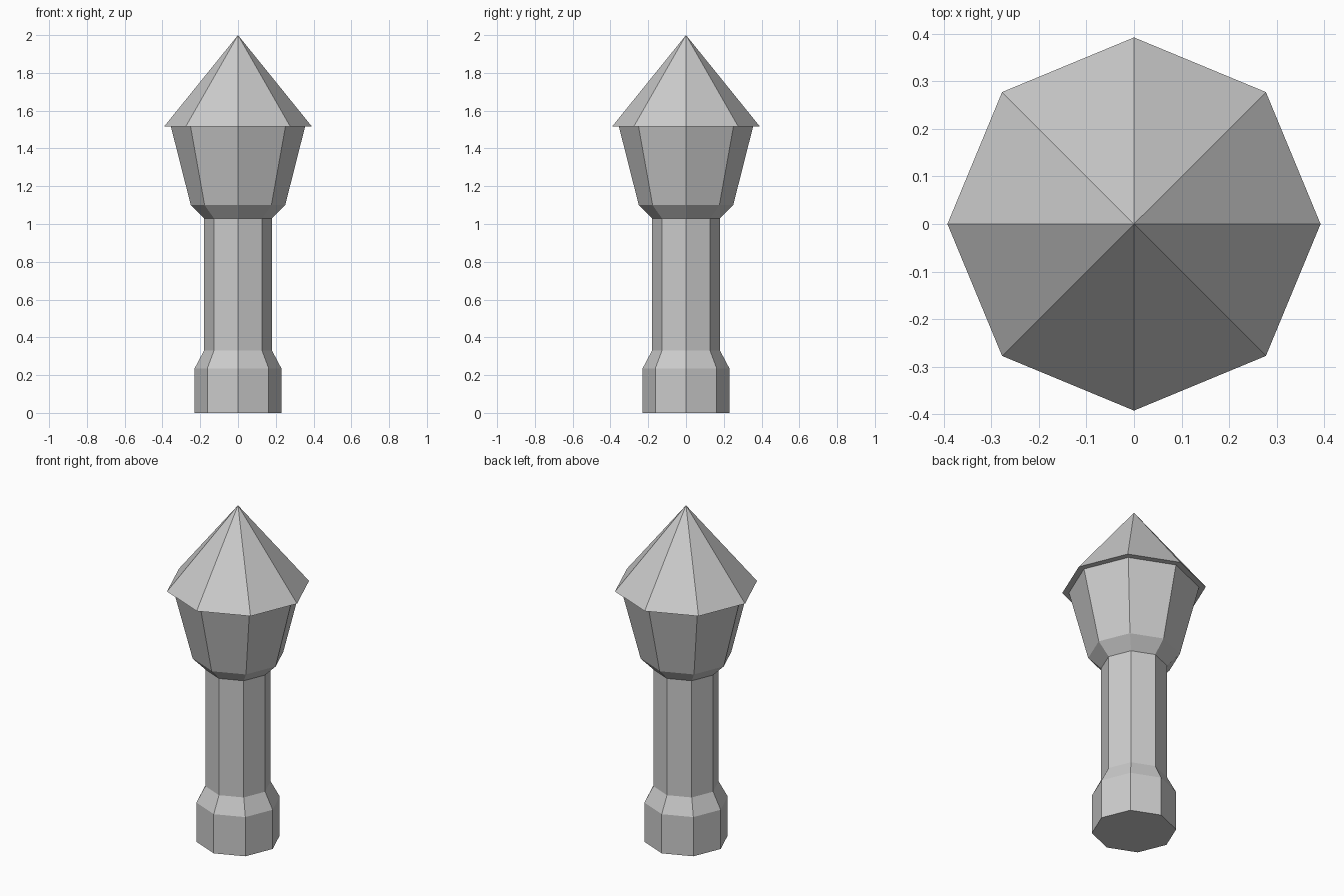
import bpy
import bmesh
from math import cos, sin, pi

if "Cube" in bpy.data.objects:
    bpy.data.objects.remove(bpy.data.objects["Cube"])

SIDES = 8

stone = bpy.data.materials.new("grey_stone")
stone.diffuse_color = (0.6, 0.6, 0.6, 1.0)
stone.use_nodes = True
stone.node_tree.nodes["Principled BSDF"].inputs["Base Color"].default_value = stone.diffuse_color


def turned_part(name, profile):
    """Sweep (radius, z) points around z with eight flat sides; radius 0 closes to a fan or a cap."""
    bm = bmesh.new()
    rings = []
    for r, z in profile:
        if r == 0:
            rings.append([bm.verts.new((0, 0, z))] * SIDES)
        else:
            rings.append([bm.verts.new((r * cos(2 * pi * i / SIDES), r * sin(2 * pi * i / SIDES), z))
                          for i in range(SIDES)])
    for low, high in zip(rings, rings[1:]):
        for i in range(SIDES):
            j = (i + 1) % SIDES
            corners = [low[i], low[j], high[j], high[i]]
            bm.faces.new(list(dict.fromkeys(corners)))
    mesh = bpy.data.meshes.new(name)
    bm.to_mesh(mesh)
    bm.free()
    mesh.materials.append(stone)
    obj = bpy.data.objects.new(name, mesh)
    bpy.context.collection.objects.link(obj)
    return obj


# Foot with closed underside and sloped shoulder
turned_part("base", [(0, 0), (0.23, 0), (0.23, 0.235), (0.18, 0.33)])

# Straight column
turned_part("shaft", [(0.18, 0.33), (0.18, 1.03)])

# Flared head on a short chamfer
turned_part("head", [(0.18, 1.03), (0.25, 1.10), (0.355, 1.515)])

# Overhanging pointed roof with its eave underside
turned_part("roof", [(0.355, 1.515), (0.392, 1.515), (0, 2.0)])
